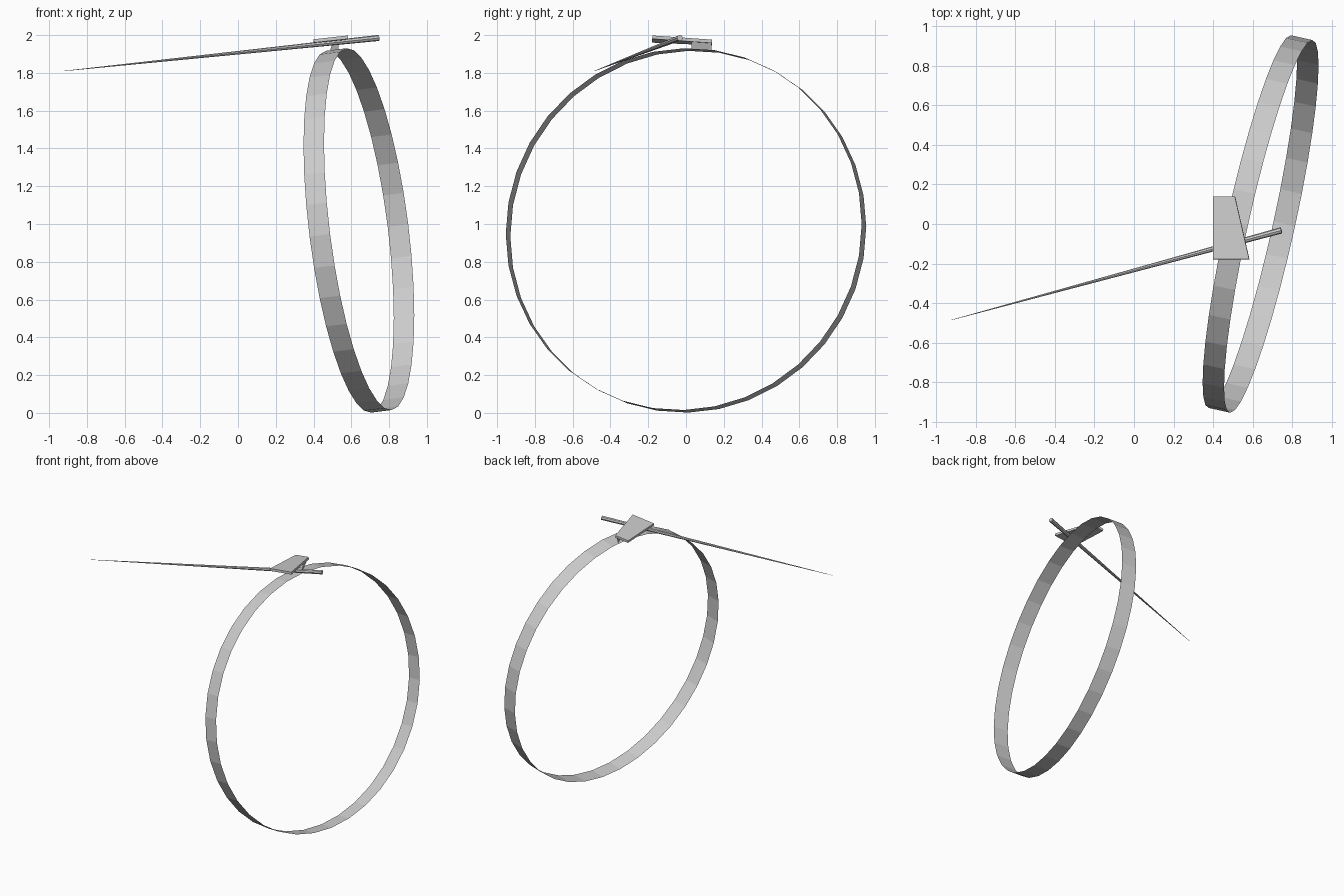
import bpy
import bmesh
from math import tau, cos, sin
from mathutils import Vector

cube = bpy.data.objects.get("Cube")
if cube:
    bpy.data.objects.remove(cube, do_unlink=True)

# One plain grey for every part
grey = bpy.data.materials.new("light_grey")
grey.use_nodes = True
colour = (0.6, 0.6, 0.6, 1)
grey.diffuse_color = colour
grey.node_tree.nodes["Principled BSDF"].inputs["Base Color"].default_value = colour


def add_object(name, bm):
    mesh = bpy.data.meshes.new(name)
    bm.to_mesh(mesh)
    bm.free()
    mesh.materials.append(grey)
    obj = bpy.data.objects.new(name, mesh)
    bpy.context.collection.objects.link(obj)
    return obj


def add_sheet(name, corners):
    bm = bmesh.new()
    bm.faces.new([bm.verts.new(c) for c in corners])
    return add_object(name, bm)


# Tilted hoop: an open band around a leaning axis
axis = Vector((1, -0.223, 0.125)).normalized()
upward = Vector((-axis.z, 0, axis.x)).normalized()
sideways = upward.cross(axis)
centre = Vector((0.64, 0, 0.966))
radius, half_width, segments = 0.965, 0.056, 36
bm = bmesh.new()
pairs = []
for i in range(segments):
    a = tau * i / segments
    spoke = centre + radius * (cos(a) * upward + sin(a) * sideways)
    pairs.append([bm.verts.new(spoke + side * half_width * axis) for side in (-1, 1)])
for i, (a, b) in enumerate(pairs):
    c, d = pairs[(i + 1) % segments]
    bm.faces.new((a, b, d, c))
bmesh.ops.recalc_face_normals(bm, faces=bm.faces)
add_object("hoop_band", bm)

# Long needle tapering to a point
base = Vector((0.745, -0.032, 1.985))
tip = Vector((-0.922, -0.485, 1.81))
bm = bmesh.new()
bmesh.ops.create_cone(bm, cap_ends=True, segments=8, radius1=0.016, radius2=0.001,
                      depth=(tip - base).length)
needle = add_object("needle", bm)
needle.rotation_mode = "QUATERNION"
needle.rotation_quaternion = (tip - base).to_track_quat("Z", "Y")
needle.location = (base + tip) / 2

# Bracket plate on top, thickened downward
plate = add_sheet("bracket_plate", [(0.40, -0.178, 1.978), (0.582, -0.178, 1.998),
                                    (0.51, 0.138, 1.976), (0.40, 0.138, 1.964)])
rim = plate.modifiers.new("thickness", "SOLIDIFY")
rim.thickness = 0.018
rim.offset = -1

# Flap folded down from the plate to the hoop
add_sheet("bracket_flap", [(0.532, 0.03, 1.98), (0.532, 0.03, 1.922),
                           (0.488, 0.135, 1.922), (0.508, 0.135, 1.975)])
